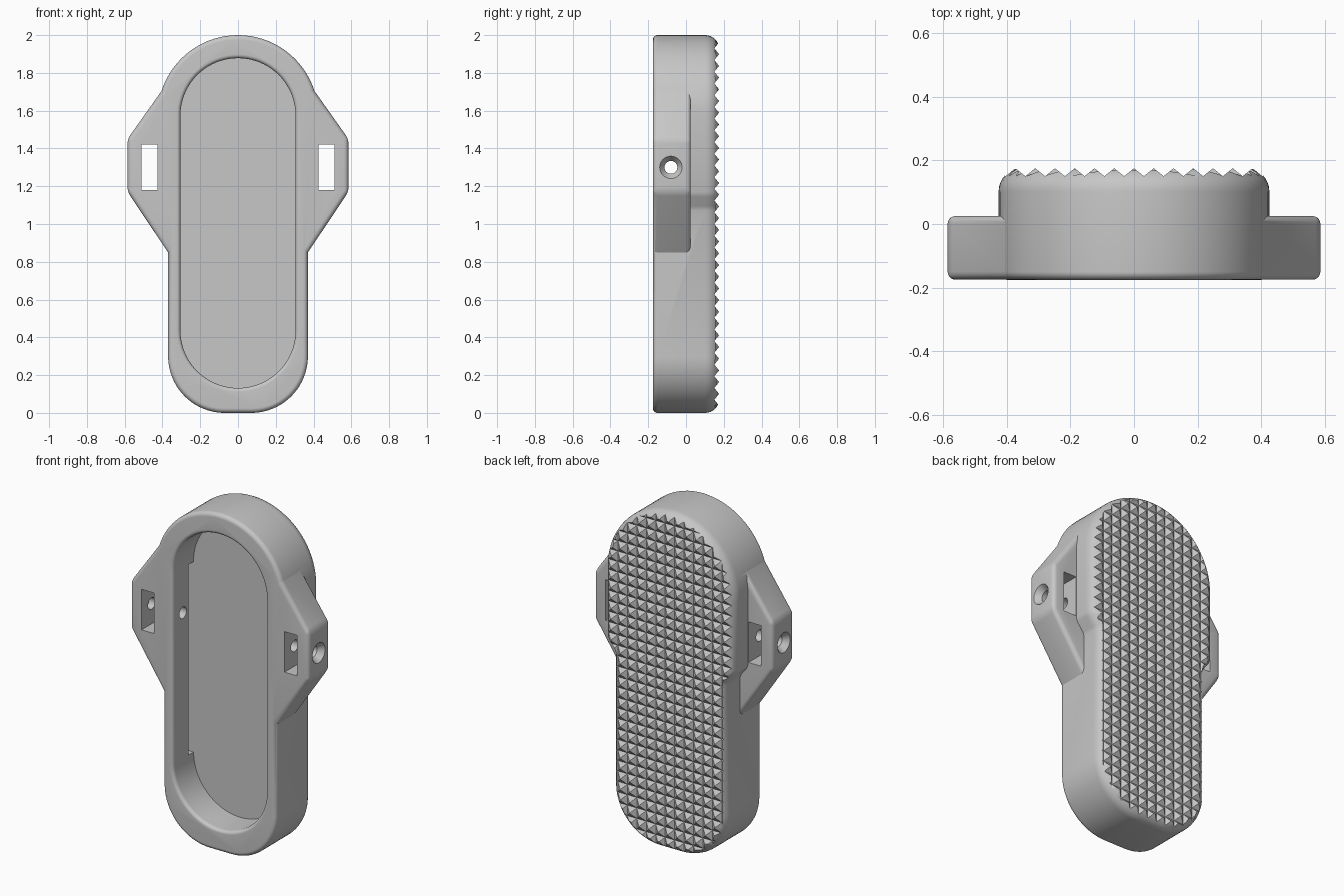
import bpy, bmesh, math
from math import sin, cos, pi

if "Cube" in bpy.data.objects:
    bpy.data.objects.remove(bpy.data.objects["Cube"], do_unlink=True)

FRONT, BACK = -0.175, 0.175
PITCH = 0.062

grey = bpy.data.materials.new("plain grey")
grey.use_nodes = True
COLOUR = (0.57, 0.57, 0.57, 1)
grey.diffuse_color = COLOUR
grey.node_tree.nodes["Principled BSDF"].inputs["Base Color"].default_value = COLOUR


def finish(bm, name):
    bmesh.ops.recalc_face_normals(bm, faces=bm.faces)
    mesh = bpy.data.meshes.new(name)
    bm.to_mesh(mesh)
    bm.free()
    mesh.materials.append(grey)
    ob = bpy.data.objects.new(name, mesh)
    bpy.context.collection.objects.link(ob)
    return ob


def loft(rings, name):
    """Closed solid through rings of equal point count."""
    bm = bmesh.new()
    loops = [[bm.verts.new(p) for p in ring] for ring in rings]
    for a, b in zip(loops, loops[1:]):
        for i in range(len(a)):
            j = (i + 1) % len(a)
            bm.faces.new((a[i], a[j], b[j], b[i]))
    bm.faces.new(loops[0])
    bm.faces.new(loops[-1])
    return finish(bm, name)


def bake(ob):
    graph = bpy.context.evaluated_depsgraph_get()
    mesh = bpy.data.meshes.new_from_object(ob.evaluated_get(graph))
    ob.modifiers.clear()
    ob.data = mesh


def combine(target, tool, operation):
    mod = target.modifiers.new("join", "BOOLEAN")
    mod.operation, mod.object, mod.solver = operation, tool, "EXACT"
    bake(target)
    bpy.data.objects.remove(tool, do_unlink=True)


def arc(cx, cz, r, start, steps=20):
    return [(cx + r * cos(start + pi / 2 * i / steps),
             cz + r * sin(start + pi / 2 * i / steps)) for i in range(steps + 1)]


def mirrored_ring(half, y):
    left = [(-x, z) for x, z in reversed(half) if x > 1e-5]
    return [(x, y, z) for x, z in half + left]


def body_ring(y, inset):
    half = arc(0.07, 0.30, 0.30 - inset, -pi / 2)
    half += [(0.37 - inset, 1.07), (0.378 - inset, 1.095),
             (0.417 - inset, 1.145), (0.425 - inset, 1.17)]
    half += arc(0, 1.575, 0.425 - inset, 0)
    return mirrored_ring(half, y)


def cavity_ring(y, outset):
    r = 0.305 + outset
    half = arc(0, 0.437, r, -pi / 2)[1:] + arc(0, 1.573, r, 0)[:-1]
    return [(0, y, 0.437 - r)] + mirrored_ring(half + [(0, 1.573 + r)], y)


def box(name, x0, x1, y0, y1, z0, z1):
    return loft([[(x0, y, z0), (x1, y, z0), (x1, y, z1), (x0, y, z1)]
                 for y in (y0, y1)], name)


def rod(name, profile):
    """Solid turned around the cross bolt axis from (x, radius) pairs."""
    n = 32
    return loft([[(x, -0.08 + r * cos(2 * pi * i / n), 1.3 + r * sin(2 * pi * i / n))
                  for i in range(n)] for x, r in profile], name)


# Main body: rounded shell outline with soft front and back edges
quarter = [pi / 2 * i / 8 for i in range(9)]
rings = [body_ring(FRONT + 0.025 * (1 - sin(a)), 0.025 * (1 - cos(a)))
         for a in reversed(quarter)]
rings += [body_ring(0.102 + 0.074 * sin(a), 0.074 * (1 - cos(a))) for a in quarter]
body = loft(rings, "body")

# Grip surface: a field of small pyramids trims the back
bm = bmesh.new()
nx, nz = 16, 36
low = BACK - 0.025
x0, z0 = -nx * PITCH / 2 - PITCH / 2, 1 - nz * PITCH / 2
grid = [[bm.verts.new((x0 + i * PITCH, low, z0 + j * PITCH))
         for j in range(nz + 1)] for i in range(nx + 2)]
for i in range(nx + 1):
    for j in range(nz):
        base = [grid[i][j], grid[i + 1][j], grid[i + 1][j + 1], grid[i][j + 1]]
        tip = bm.verts.new((x0 + (i + 0.5) * PITCH, BACK, z0 + (j + 0.5) * PITCH))
        for k in range(4):
            bm.faces.new((base[k], base[(k + 1) % 4], tip))
rim = [e for e in bm.edges if e.is_boundary]
extruded = bmesh.ops.extrude_edge_only(bm, edges=rim)["geom"]
for v in extruded:
    if isinstance(v, bmesh.types.BMVert):
        v.co.y = -0.4
bmesh.ops.holes_fill(bm, edges=[e for e in bm.edges if e.is_boundary], sides=0)
combine(body, finish(bm, "grip_trim"), "INTERSECT")

# Side lugs
for s in (1, -1):
    outline = [(0.33, 0.79), (0.585, 1.17), (0.585, 1.45), (0.33, 1.81)]
    lug = loft([[(s * x, y, z) for x, z in outline]
                for y in (FRONT + 0.0003, 0.025)], "lug")
    mod = lug.modifiers.new("soft", "BEVEL")
    mod.width, mod.segments, mod.limit_method = 0.025, 5, "ANGLE"
    mod.angle_limit = math.radians(25)
    bake(lug)
    combine(body, lug, "UNION")

# Front cavity with a rounded lip
rings = [cavity_ring(-0.3, 0.02)]
rings += [cavity_ring(FRONT + 0.02 * (1 - cos(a)), 0.02 * (1 - sin(a)))
          for a in quarter]
rings.append(cavity_ring(0.02, 0))
combine(body, loft(rings, "cavity"), "DIFFERENCE")

for s in (1, -1):
    # Undercut groove along the straight cavity walls
    combine(body, box("groove", *sorted((s * 0.25, s * 0.338)), -0.026, 0.0195,
                      0.437, 1.565), "DIFFERENCE")
    # Strap slot
    combine(body, box("slot", *sorted((s * 0.427, s * 0.51)), -0.3, 0.1,
                      1.18, 1.42), "DIFFERENCE")
    # Bolt hole with countersink
    combine(body, rod("bolt_hole", [(s * 0.2, 0.034), (s * 0.55, 0.034),
                                    (s * 0.586, 0.06), (s * 0.7, 0.06)]), "DIFFERENCE")

# Smooth shading with crisp edges
bpy.ops.object.select_all(action="DESELECT")
body.select_set(True)
bpy.context.view_layer.objects.active = body
bpy.ops.object.shade_smooth_by_angle(angle=math.radians(30))
